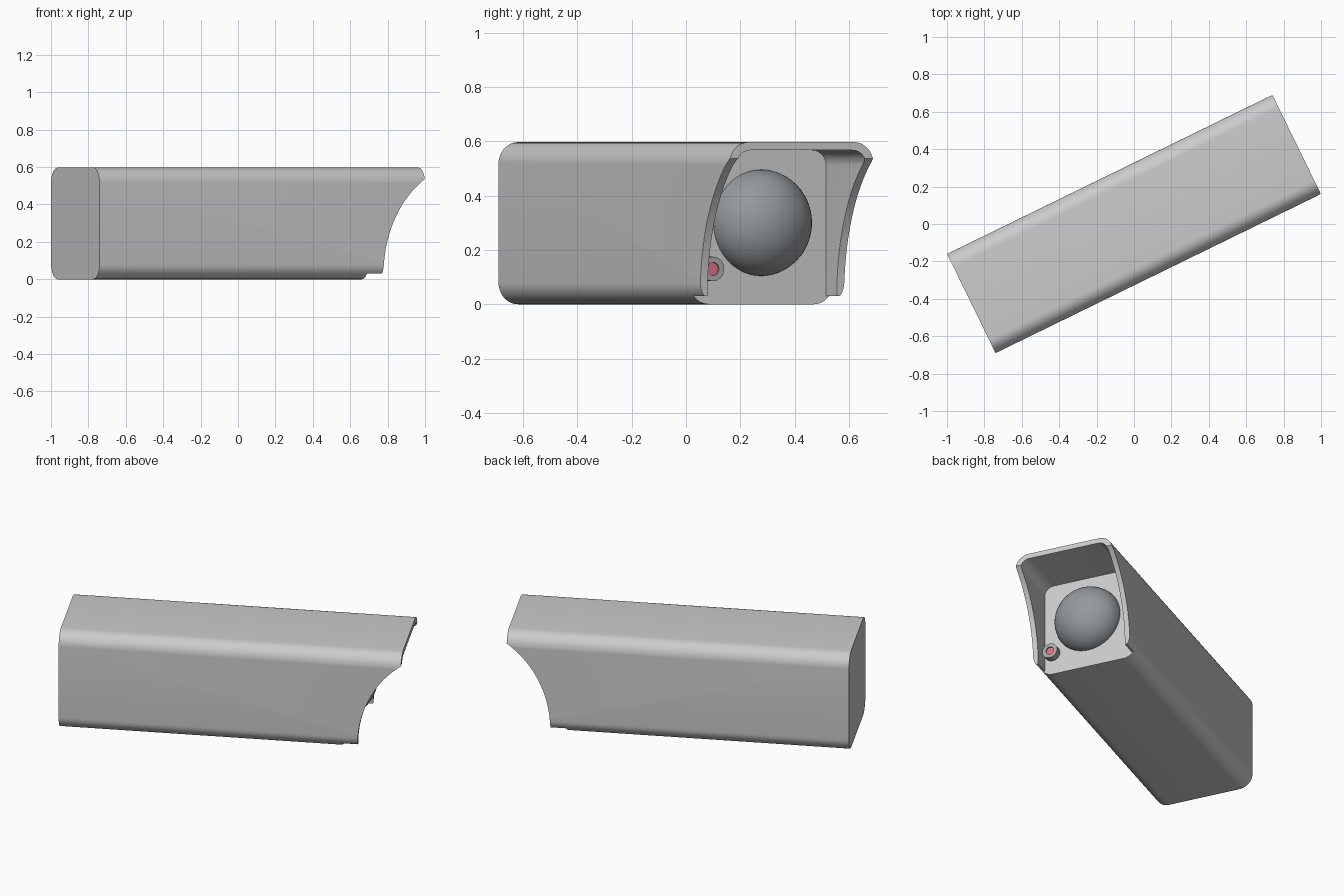
import bpy, bmesh
from math import sin, cos, pi, radians, sqrt
from mathutils import Matrix

if "Cube" in bpy.data.objects:
    bpy.data.objects.remove(bpy.data.objects["Cube"])

ANGLE = radians(26.05)          # heading of the long axis
TURN = Matrix.Rotation(ANGLE, 4, 'Z')
L, W, H = 1.936, 0.59, 0.597    # length, width, height
FACE = 0.631                    # position of the recessed front face
WALL = 0.03


def finish(name, bm, color=None):
    bmesh.ops.recalc_face_normals(bm, faces=bm.faces)
    me = bpy.data.meshes.new(name)
    bm.to_mesh(me)
    bm.free()
    ob = bpy.data.objects.new(name, me)
    bpy.context.collection.objects.link(ob)
    if color:
        mat = bpy.data.materials.new(name + "_colour")
        mat.diffuse_color = (*color, 1)
        mat.use_nodes = True
        mat.node_tree.nodes["Principled BSDF"].inputs["Base Color"].default_value = mat.diffuse_color
        me.materials.append(mat)
    return ob


def prism(name, pts, offset):
    """Extrude a closed 3D outline by an offset."""
    bm = bmesh.new()
    face = bm.faces.new([bm.verts.new(p) for p in pts])
    ext = bmesh.ops.extrude_face_region(bm, geom=[face])
    bmesh.ops.translate(bm, vec=offset,
                        verts=[g for g in ext['geom'] if isinstance(g, bmesh.types.BMVert)])
    return finish(name, bm)


def outline(x, hw, z0, z1, r_low, r_top, n=10):
    """Rounded rectangle in the YZ plane."""
    pts = []
    for sy, zc, r, a0 in ((1, z0, r_low, -pi / 2), (1, z1, r_top, 0),
                          (-1, z1, r_top, pi / 2), (-1, z0, r_low, pi)):
        cz = zc + r if zc == z0 else zc - r
        for i in range(n + 1 if r else 1):
            a = a0 + i * pi / 2 / n
            pts.append((x, sy * (hw - r) + r * cos(a), cz + r * sin(a)))
    return pts


def smooth(ob, angle=30):
    bpy.ops.object.select_all(action='DESELECT')
    ob.select_set(True)
    bpy.context.view_layer.objects.active = ob
    bpy.ops.object.shade_smooth_by_angle(angle=radians(angle))


def cut(ob, cutter):
    cutter.hide_render = True
    bpy.context.view_layer.objects.active = ob
    mod = ob.modifiers.new("cut", 'BOOLEAN')
    mod.operation, mod.solver, mod.object = 'DIFFERENCE', 'EXACT', cutter
    bpy.ops.object.modifier_apply(modifier=mod.name)
    bpy.data.objects.remove(cutter)


# Housing: long rounded box
housing = prism("housing", outline(-L / 2, W / 2, 0, H, 0.08, 0.08), (L, 0, 0))

# Recess under the hood
cut(housing, prism("recess_cutter",
                   outline(FACE, W / 2 - WALL, -0.2, H - WALL, 0, 0.055), (0.8, 0, 0)))

# Open underside of the hood
cut(housing, prism("underside_cutter", [(FACE, -0.5, -0.2), (FACE, 0.5, -0.2),
                                        (FACE, 0.5, WALL), (FACE, -0.5, WALL)], (0.8, 0, 0)))

# Concave sweep on both hood sides
sweep = [(1.3, -0.5, -0.1), (0.722, -0.5, -0.1)]
c = 0.85
for i in range(25):
    w = i / 24
    t = (1 - sqrt(1 - (c * w) ** 2)) / (1 - sqrt(1 - c * c))
    sweep.append((0.722 + 0.247 * t, -0.5, 0.03 + 0.507 * w))
sweep.append((1.3, -0.5, 0.537))
cut(housing, prism("side_cutter", sweep, (0, 1, 0)))

# Domed lens, half sunk in the front face
bm = bmesh.new()
bmesh.ops.create_uvsphere(bm, u_segments=48, v_segments=24, radius=0.196,
                          matrix=Matrix.Translation((0.623, 0, 0.3))
                          @ Matrix.Diagonal((0.84, 1, 1, 1)))
lens = finish("lens_dome", bm, (0.3, 0.32, 0.34))

# Indicator: short tube with a red light inside
KY, KZ = -0.217, 0.13


def lathe(name, profile, color, n=32):
    bm = bmesh.new()
    rings = [[bm.verts.new((x, KY + r * cos(2 * pi * i / n), KZ + r * sin(2 * pi * i / n)))
              for i in range(n)] for x, r in profile]
    for a, b in zip(rings, rings[1:]):
        for i in range(n):
            j = (i + 1) % n
            bm.faces.new((a[i], a[j], b[j], b[i]))
    bm.faces.new(rings[0])
    bm.faces.new(rings[-1])
    return finish(name, bm, color)


tube = lathe("indicator_tube", [(0.61, 0.045), (0.672, 0.045), (0.672, 0.024), (0.655, 0.024)],
             (0.4, 0.4, 0.4))
light = lathe("indicator_light", [(0.63, 0.0235), (0.664, 0.0235)], (0.75, 0.16, 0.24))

# Turn everything to its heading
for ob in (housing, lens, tube, light):
    ob.data.transform(TURN)
    smooth(ob)
